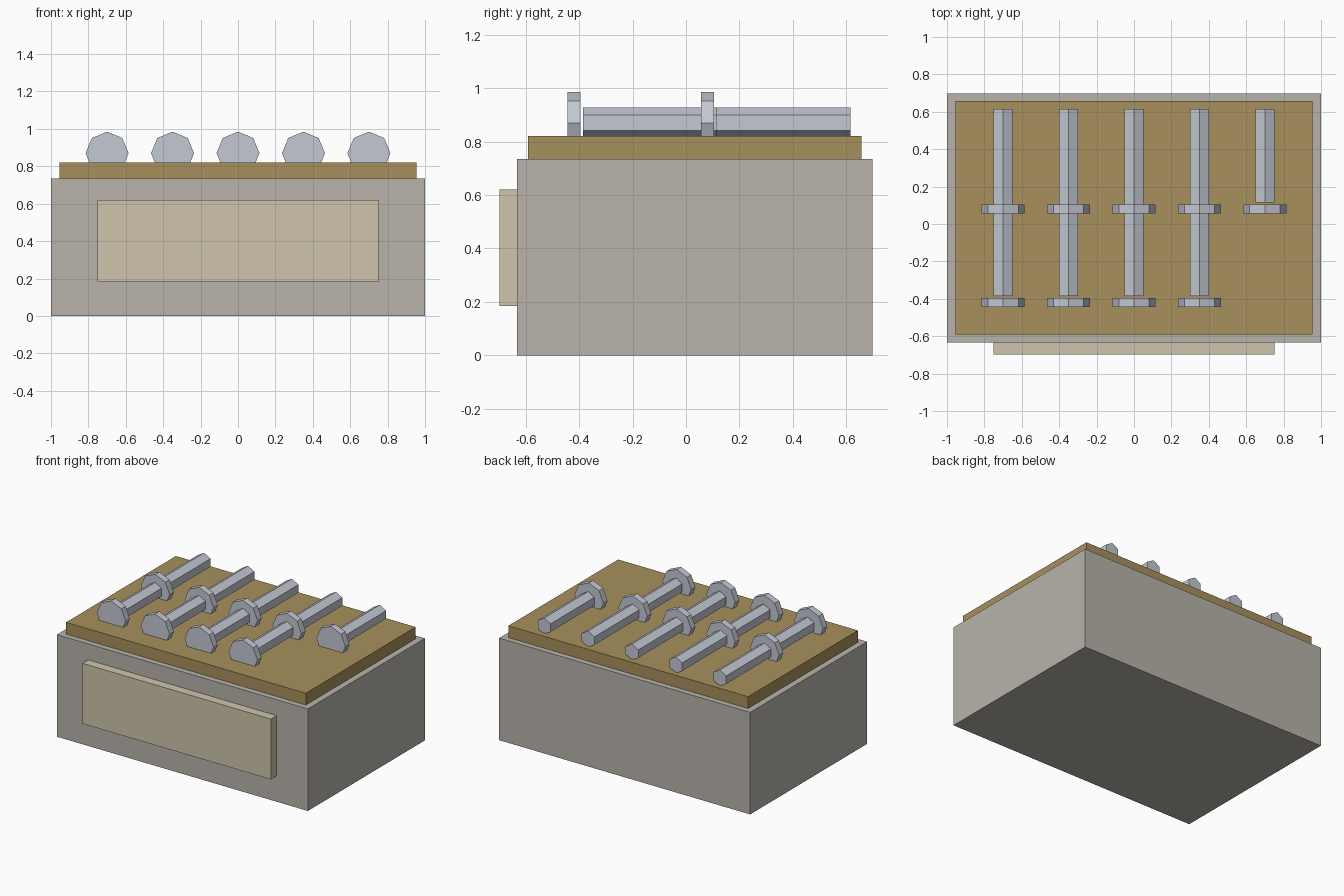
import bpy
import bmesh
from math import radians
from mathutils import Matrix

cube = bpy.data.objects.get("Cube")
if cube:
    bpy.data.objects.remove(cube, do_unlink=True)


def make_material(name, rgb):
    mat = bpy.data.materials.new(name)
    mat.use_nodes = True
    color = (*rgb, 1)
    mat.diffuse_color = color
    mat.node_tree.nodes["Principled BSDF"].inputs["Base Color"].default_value = color
    return mat


def add_object(name, bm, mat):
    mesh = bpy.data.meshes.new(name)
    bm.to_mesh(mesh)
    bm.free()
    mesh.materials.append(mat)
    obj = bpy.data.objects.new(name, mesh)
    bpy.context.collection.objects.link(obj)
    return obj


def add_box(name, xs, ys, zs, mat):
    """Box between the given limits on each axis."""
    spans = (xs, ys, zs)
    center = [(a + b) / 2 for a, b in spans]
    size = [b - a for a, b in spans]
    bm = bmesh.new()
    bmesh.ops.create_cube(bm, size=1, matrix=Matrix.Translation(center) @ Matrix.Diagonal((*size, 1)))
    return add_object(name, bm, mat)


def add_rod(name, sides, radius, x, y_start, length, mat):
    """Flat-sided prism along y, with one edge pointing straight up."""
    bm = bmesh.new()
    place = Matrix.Translation((x, y_start + length / 2, BOLT_Z)) @ Matrix.Rotation(radians(90), 4, 'X')
    bmesh.ops.create_cone(bm, cap_ends=True, segments=sides, radius1=radius,
                          radius2=radius, depth=length, matrix=place)
    return add_object(name, bm, mat)


BOLT_Z = 0.87
grey = make_material("warm grey", (0.479, 0.456, 0.407))
brown = make_material("brown card", (0.392, 0.279, 0.107))
cream = make_material("cream label", (0.624, 0.558, 0.413))
steel = make_material("steel", (0.546, 0.578, 0.645))

# Box, tray on top and blank front plate
add_box("box_body", (-1, 1), (-0.633, 0.698), (0, 0.735), grey)
add_box("tray", (-0.955, 0.955), (-0.592, 0.657), (0.735, 0.82), brown)
add_box("front_plate", (-0.75, 0.75), (-0.698, -0.633), (0.185, 0.62), cream)

# Two rows of bolts lying on the tray; the front row is one short
for row, head_y, count in (("front", -0.443, 4), ("back", 0.057, 5)):
    for i in range(count):
        x = -0.7 + 0.35 * i
        add_rod(f"{row}_bolt_head_{i + 1}", 8, 0.115, x, head_y, 0.048, steel)
        add_rod(f"{row}_bolt_shaft_{i + 1}", 6, 0.058, x, head_y + 0.058, 0.5, steel)
